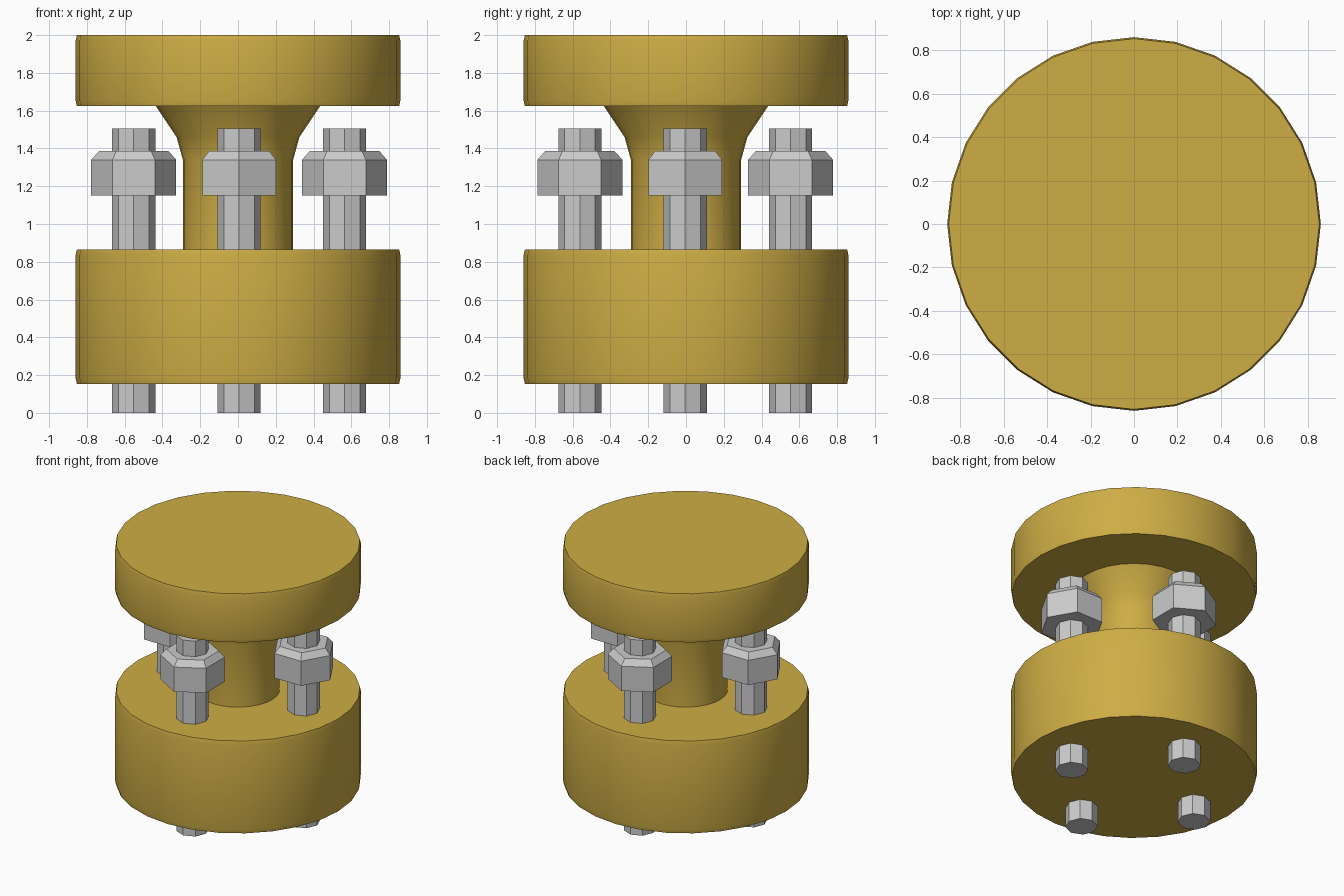
import bpy, bmesh, math

if "Cube" in bpy.data.objects:
    bpy.data.objects.remove(bpy.data.objects["Cube"])

gold = bpy.data.materials.new("gold_paint")
gold.diffuse_color = (0.62, 0.42, 0.06, 1)
gold.use_nodes = True
gold.node_tree.nodes["Principled BSDF"].inputs["Base Color"].default_value = gold.diffuse_color


def lathe(name, profile, sides, start=0.0, loc=(0, 0, 0)):
    """Capped solid of revolution from (radius, z) points listed bottom to top."""
    bm = bmesh.new()
    rings = []
    for r, z in profile:
        rings.append([bm.verts.new((r * math.cos(start + math.tau * i / sides),
                                    r * math.sin(start + math.tau * i / sides), z))
                      for i in range(sides)])
    for a, b in zip(rings, rings[1:]):
        for i in range(sides):
            j = (i + 1) % sides
            bm.faces.new((a[i], a[j], b[j], b[i]))
    bm.faces.new(rings[0][::-1])
    bm.faces.new(rings[-1])
    mesh = bpy.data.meshes.new(name)
    bm.to_mesh(mesh)
    bm.free()
    obj = bpy.data.objects.new(name, mesh)
    obj.location = loc
    bpy.context.collection.objects.link(obj)
    return obj


# One turned body: lower drum, flared neck, upper disc
R, E = 0.86, 0.853
body = lathe("flanged_body", [
    (E, 0.153), (R, 0.185), (R, 0.835), (E, 0.865),
    (0.292, 0.865), (0.292, 1.34), (0.325, 1.46), (0.435, 1.625),
    (E, 1.625), (R, 1.655), (R, 1.97), (E, 2.0)], 28)
body.data.materials.append(gold)
bpy.context.view_layer.objects.active = body
body.select_set(True)
bpy.ops.object.shade_smooth_by_angle(angle=math.radians(40))
body.select_set(False)

# Four octagonal studs with chamfered hex nuts, corners pointing outward
for k in range(4):
    a = k * math.pi / 2
    loc = (0.006 + 0.558 * math.cos(a), -0.004 + 0.558 * math.sin(a), 0)
    lathe(f"stud_{k + 1}", [(0.114, 0), (0.114, 1.506)], 8, a, loc)
    lathe(f"nut_{k + 1}", [(0.225, 1.15), (0.225, 1.34), (0.184, 1.386)], 6, a, loc)
